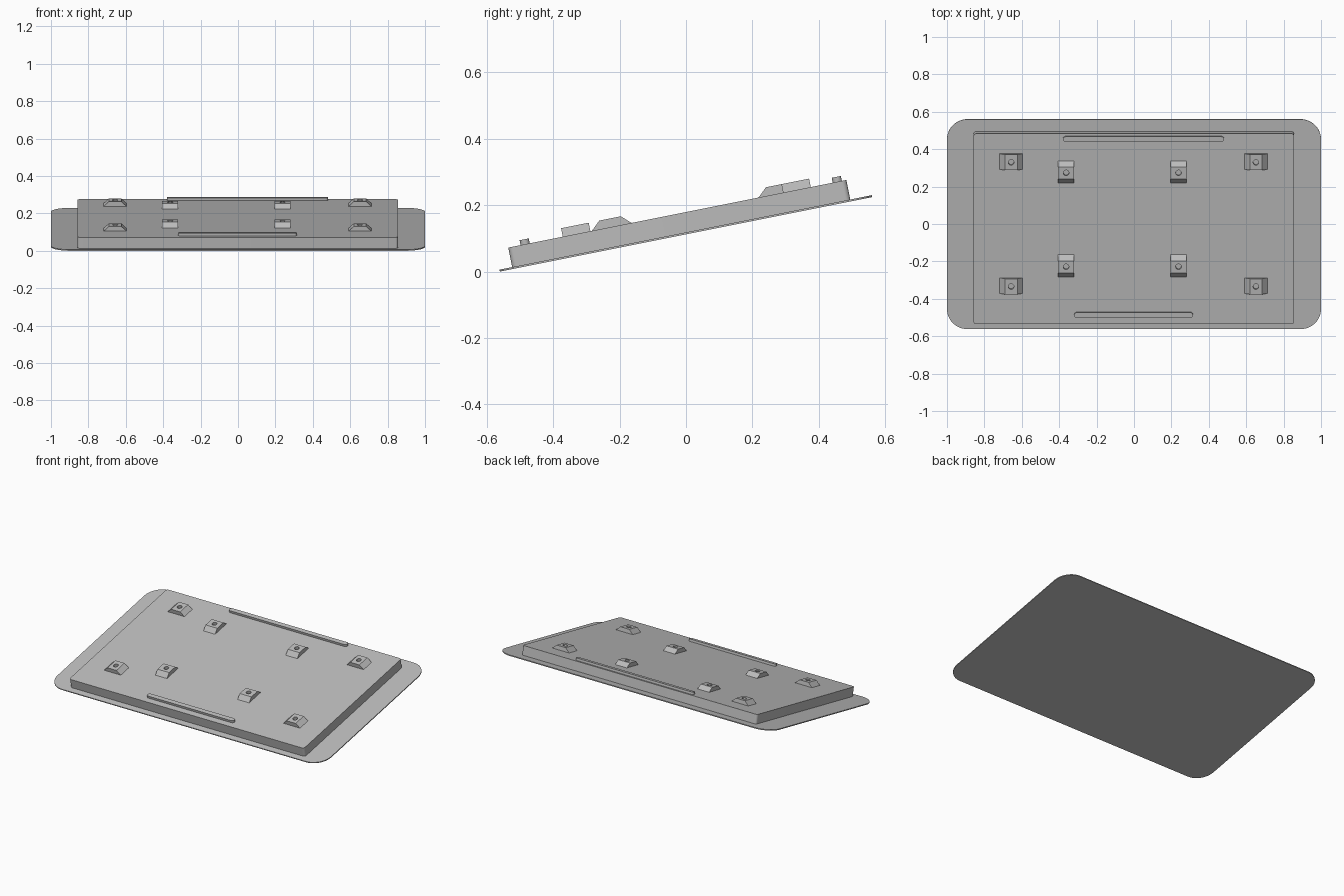
import bpy, bmesh, math
from mathutils import Matrix

cube = bpy.data.objects.get("Cube")
if cube:
    bpy.data.objects.remove(cube, do_unlink=True)

grey = bpy.data.materials.new("mid grey")
grey.use_nodes = True
colour = (0.5, 0.5, 0.5, 1)
grey.diffuse_color = colour
grey.node_tree.nodes["Principled BSDF"].inputs["Base Color"].default_value = colour

# The whole panel leans back: parts are laid out flat, then tilted together
TILT = math.atan(0.2)
HALF_LENGTH = 0.572
PLATE = 0.006
DECK = 0.066
BLOCK_TOP = 0.092
LEAN = Matrix.Translation((0, 0, HALF_LENGTH * math.sin(TILT))) @ Matrix.Rotation(TILT, 4, 'X')


def finish(name, bm):
    bmesh.ops.recalc_face_normals(bm, faces=bm.faces)
    mesh = bpy.data.meshes.new(name)
    bm.to_mesh(mesh)
    bm.free()
    obj = bpy.data.objects.new(name, mesh)
    bpy.context.collection.objects.link(obj)
    mesh.materials.append(grey)
    obj.matrix_world = LEAN
    return obj


def extrude(name, points, depth):
    """Solid made by pushing a closed outline along a vector."""
    bm = bmesh.new()
    face = bm.faces.new([bm.verts.new(p) for p in points])
    new = bmesh.ops.extrude_face_region(bm, geom=[face])["geom"]
    bmesh.ops.translate(bm, vec=depth, verts=[v for v in new if isinstance(v, bmesh.types.BMVert)])
    return finish(name, bm)


def rounded_slab(name, x0, x1, y0, y1, z0, z1, radius, steps=8):
    points = []
    corners = ((x1, y1, -1, -1), (x0, y1, 1, -1), (x0, y0, 1, 1), (x1, y0, -1, 1))
    for quarter, (x, y, sx, sy) in enumerate(corners):
        for i in range(steps + 1):
            a = (quarter + i / steps) * math.pi / 2
            points.append((x + radius * (sx + math.cos(a)), y + radius * (sy + math.sin(a)), z0))
    return extrude(name, points, (0, 0, z1 - z0))


def clip_block(name, x, y, turned):
    """Ramped block with a round screw hole in its top."""
    profile = ((-0.061, DECK), (0.061, DECK), (0.033, BLOCK_TOP), (-0.033, BLOCK_TOP))
    half = 0.0425
    if turned:
        block = extrude(name, [(x - half, y + p, z) for p, z in profile], (2 * half, 0, 0))
    else:
        block = extrude(name, [(x + p, y - half, z) for p, z in profile], (0, 2 * half, 0))
    bm = bmesh.new()
    bmesh.ops.create_cone(bm, cap_ends=True, segments=24, radius1=0.015, radius2=0.015, depth=0.04,
                          matrix=Matrix.Translation((x, y, BLOCK_TOP)))
    cutter = finish("hole_cutter", bm)
    cutter.hide_render = True
    cut = block.modifiers.new("hole", 'BOOLEAN')
    cut.object = cutter
    cut.solver = 'EXACT'
    bpy.context.view_layer.objects.active = block
    bpy.ops.object.modifier_apply(modifier=cut.name)
    bpy.data.objects.remove(cutter, do_unlink=True)
    return block


# Thin base plate and raised deck
parts = [
    rounded_slab("base_plate", -1, 1, -HALF_LENGTH, HALF_LENGTH, 0, PLATE, 0.11, 12),
    rounded_slab("raised_deck", -0.858, 0.856, -0.533, 0.506, PLATE, DECK, 0.015),
]

# Long round-ended ribs
parts.append(rounded_slab("front_rib", -0.32, 0.315, -0.495, -0.467, DECK, 0.081, 0.0139))
parts.append(rounded_slab("back_rib", -0.38, 0.482, 0.464, 0.492, DECK, 0.081, 0.0139))

# Four outer blocks ramp sideways, four inner blocks ramp front to back
for side, outer_x, inner_x in (("right", -0.657, -0.363), ("left", 0.652, 0.238)):
    for end, outer_y, inner_y in (("front", -0.323, -0.215), ("back", 0.354, 0.297)):
        parts.append(clip_block(f"{end}_{side}_outer_block", outer_x, outer_y, False))
        parts.append(clip_block(f"{end}_{side}_inner_block", inner_x, inner_y, True))

# Smooth the rounded corners and holes, keeping edges crisp
bpy.ops.object.select_all(action='DESELECT')
for part in parts:
    part.select_set(True)
bpy.context.view_layer.objects.active = parts[0]
bpy.ops.object.shade_smooth_by_angle(angle=math.radians(30))
